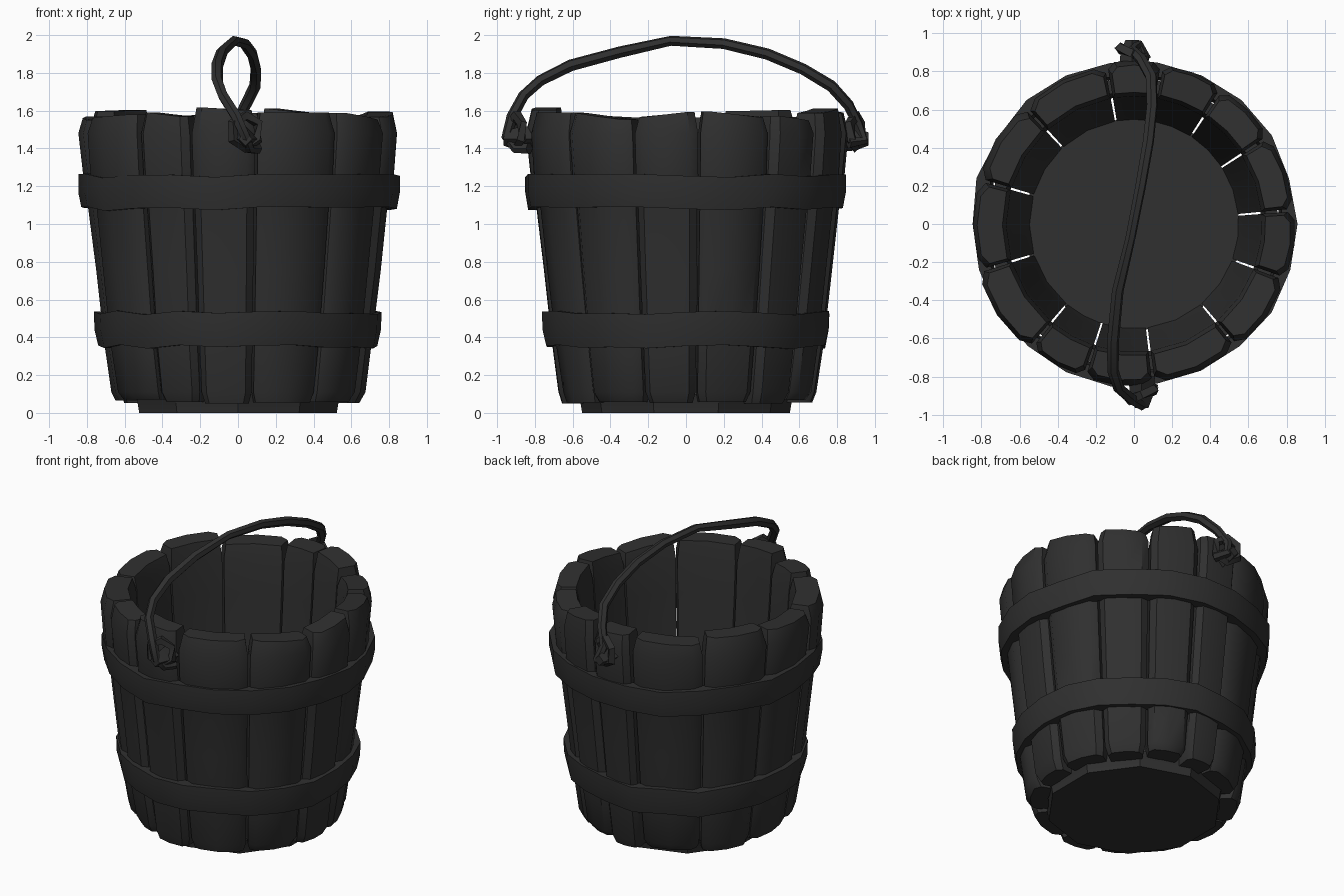
import bpy, bmesh, math, random
from mathutils import Vector

if "Cube" in bpy.data.objects:
    bpy.data.objects.remove(bpy.data.objects["Cube"])
random.seed(4)

mat = bpy.data.materials.new("dark charcoal")
mat.diffuse_color = (0.029, 0.029, 0.029, 1)
mat.use_nodes = True
mat.node_tree.nodes["Principled BSDF"].inputs["Base Color"].default_value = mat.diffuse_color


def finish(name, bm, angle=35):
    bmesh.ops.recalc_face_normals(bm, faces=bm.faces)
    me = bpy.data.meshes.new(name)
    bm.to_mesh(me)
    bm.free()
    ob = bpy.data.objects.new(name, me)
    bpy.context.collection.objects.link(ob)
    me.materials.append(mat)
    bpy.context.view_layer.objects.active = ob
    ob.select_set(True)
    bpy.ops.object.shade_smooth_by_angle(angle=math.radians(angle))
    ob.select_set(False)
    return ob


def skin(bm, loops, closed=False):
    """Bridge a list of equal closed point loops; cap the ends unless closed."""
    rows = [[bm.verts.new(p) for p in lp] for lp in loops]
    n = len(rows[0])
    pairs = list(zip(rows, rows[1:])) + ([(rows[-1], rows[0])] if closed else [])
    for a, b in pairs:
        for i in range(n):
            j = (i + 1) % n
            bm.faces.new((a[i], a[j], b[j], b[i]))
    if not closed:
        bm.faces.new(rows[0])
        bm.faces.new(rows[-1])


def polar(r, deg, z):
    t = math.radians(deg)
    return Vector((r * math.cos(t), r * math.sin(t), z))


# Staves: uneven planks, each a bevelled wedge following the bucket's taper
edges = [5, 33, 57, 80, 100, 133, 164, 197, 230, 252, 277, 310, 340, 365]
tops = [1.58, 1.56, 1.60, 1.59, 1.57, 1.60, 1.56, 1.57, 1.58, 1.61, 1.59, 1.57, 1.58]
# height, outer radius, inner radius
profile = [(0.06, 0.655, 0.54), (0.11, 0.68, 0.55), (0.36, 0.715, 0.575), (0.75, 0.76, 0.61),
           (1.08, 0.80, 0.64), (1.25, 0.83, 0.655), (1.48, 0.85, 0.67), (1.57, 0.825, 0.69)]
for k in range(13):
    a0, a1 = edges[k] + 0.5, edges[k + 1] - 0.5
    mid = (a0 + a1) / 2
    push = random.uniform(-0.012, 0.008)
    tilt = random.uniform(-0.018, 0.018)
    low = random.uniform(-0.012, 0.012)
    loops = []
    for i, (z, ro, ri) in enumerate(profile):
        last = i == len(profile) - 1
        if last:
            z = tops[k]
        if i == 0:
            z += low
        ro += push + random.uniform(-0.005, 0.005)
        nar = 1.2 if i in (0, 7) else 0
        t = tilt if last else 0
        b0, b1 = a0 + nar, a1 - nar
        c = 0.13 * (b1 - b0)
        loops.append([polar(ri, b0, z - t), polar(ro - 0.035, b0, z - t),
                      polar(ro - 0.002, b0 + c, z - t), polar(ro + 0.004, mid, z),
                      polar(ro - 0.002, b1 - c, z + t), polar(ro - 0.035, b1, z + t),
                      polar(ri, b1, z + t), polar(ri, mid, z)])
    bm = bmesh.new()
    skin(bm, loops)
    finish("stave_%02d" % (k + 1), bm, 40)


# Hoops: two flat bands hugging the staves
def hoop(name, z0, z1, r0, r1, n=22):
    bm = bmesh.new()
    loops = []
    for i in range(n):
        a = 360 * i / n
        d = random.uniform(-0.008, 0.008)
        e = random.uniform(-0.012, 0.012)
        loops.append([polar(r0 - 0.07, a, z0 + e), polar(r0 + d, a, z0 + e),
                      polar((r0 + r1) / 2 + 0.008 + d, a, (z0 + z1) / 2),
                      polar(r1 + d, a, z1 + e), polar(r1 - 0.07, a, z1 + e)])
    skin(bm, loops, closed=True)
    finish(name, bm, 40)


hoop("upper_hoop", 1.08, 1.255, 0.837, 0.853)
hoop("lower_hoop", 0.35, 0.53, 0.742, 0.765)

# Base disc: shows below the staves and closes the inside
bm = bmesh.new()
skin(bm, [[polar(r, 36 * i + 18, z) for i in range(10)]
          for z, r in ((0.0, 0.55), (0.06, 0.56), (0.10, 0.575))])
finish("base_disc", bm, 30)


# Tubes of a few sides swept along a path
def tube(name, pts, radius, sides=6, closed=False):
    pts = [Vector(p) for p in pts]
    n = len(pts)
    loops, side = [], None
    for i, p in enumerate(pts):
        a = pts[i - 1] if i or closed else p
        b = pts[(i + 1) % n] if i < n - 1 or closed else p
        t = (b - a).normalized()
        ref = side if side else Vector((1, 0, 0)) if abs(t.x) < 0.8 else Vector((0, 1, 0))
        side = (ref - t * ref.dot(t)).normalized()
        up = t.cross(side)
        r = radius * random.uniform(0.9, 1.1)
        loops.append([p + r * (math.cos(2 * math.pi * s / sides) * side
                               + math.sin(2 * math.pi * s / sides) * up) for s in range(sides)])
    bm = bmesh.new()
    skin(bm, loops, closed)
    finish(name, bm, 50)


# Handle: bent bail, hooked at both ends
tube("handle", [(0.10, -0.83, 1.40), (0.06, -0.90, 1.40), (0.04, -0.95, 1.46),
                (-0.01, -0.92, 1.57), (-0.08, -0.86, 1.68), (-0.11, -0.77, 1.76),
                (-0.11, -0.61, 1.84), (-0.085, -0.35, 1.91), (-0.02, -0.08, 1.97),
                (0.035, 0.20, 1.955), (0.075, 0.43, 1.90), (0.095, 0.62, 1.82),
                (0.09, 0.77, 1.73), (0.04, 0.86, 1.63), (-0.01, 0.91, 1.53),
                (0.02, 0.94, 1.44), (0.06, 0.86, 1.43)], 0.03)

# Eyelets: angular lugs the handle hooks into, front and back
for name, s, cx in (("front_eyelet", -1, 0.04), ("back_eyelet", 1, -0.01)):
    ring = []
    for i in range(6):
        t = math.radians(60 * i + 30)
        ring.append((cx + 0.075 * math.cos(t), s * (0.895 + 0.03 * s * math.cos(t) * -s),
                     1.49 + 0.085 * math.sin(t)))
    tube(name, ring, 0.028, 4, closed=True)
    # Peg fixing the eyelet to the stave
    bm = bmesh.new()
    skin(bm, [[(cx + w * x, s * y, 1.45 + w * z) for x, z in ((-1, 0), (0, -1), (1, 0), (0, 1))]
              for y, w in ((0.80, 0.07), (0.90, 0.06), (0.965, 0.035))])
    finish(name.replace("eyelet", "peg"), bm, 20)
